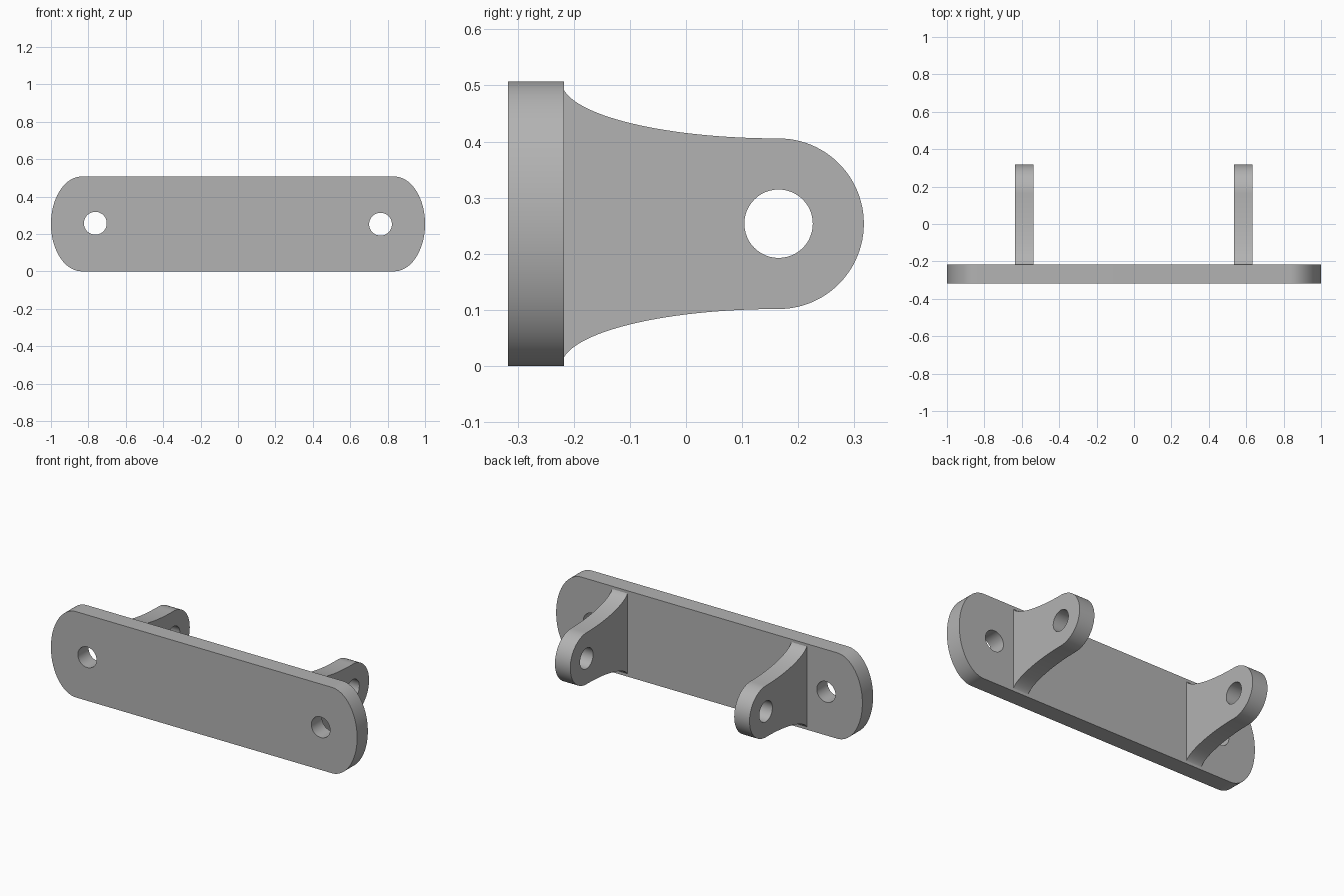
import bpy, bmesh
from math import cos, sin, radians
from mathutils import Vector

cube = bpy.data.objects.get("Cube")
if cube:
    bpy.data.objects.remove(cube, do_unlink=True)

grey = bpy.data.materials.new("plain grey")
grey.use_nodes = True
grey.diffuse_color = (0.45, 0.45, 0.45, 1)
grey.node_tree.nodes["Principled BSDF"].inputs["Base Color"].default_value = grey.diffuse_color

MID = 0.2535         # mid height, also half the plate height
BACK = -0.217        # rear face of the plate
THICK = 0.1
HOLE = 0.061


def arc(cu, cv, ru, rv, start, end, steps=32):
    """Points on an elliptical arc, angles in degrees."""
    angles = [radians(start + (end - start) * i / steps) for i in range(steps + 1)]
    return [(cu + ru * cos(a), cv + rv * sin(a)) for a in angles]


def extruded(name, loops, to_3d, direction):
    """Fill an outline with holes and give it thickness."""
    bm = bmesh.new()
    for loop in loops:
        verts = [bm.verts.new(to_3d(u, v)) for u, v in loop]
        for a, b in zip(verts, verts[1:] + verts[:1]):
            bm.edges.new((a, b))
    bmesh.ops.triangle_fill(bm, edges=bm.edges[:], use_beauty=True)
    result = bmesh.ops.extrude_face_region(bm, geom=bm.faces[:])
    moved = [g for g in result["geom"] if isinstance(g, bmesh.types.BMVert)]
    bmesh.ops.translate(bm, verts=moved, vec=Vector(direction) * THICK)
    bmesh.ops.recalc_face_normals(bm, faces=bm.faces[:])
    mesh = bpy.data.meshes.new(name)
    bm.to_mesh(mesh)
    bm.free()
    mesh.materials.append(grey)
    obj = bpy.data.objects.new(name, mesh)
    bpy.context.collection.objects.link(obj)
    bpy.ops.object.select_all(action='DESELECT')
    obj.select_set(True)
    bpy.context.view_layer.objects.active = obj
    bpy.ops.object.shade_smooth_by_angle(angle=radians(25))
    return obj


def hole(u, v):
    return arc(u, v, HOLE, HOLE, 0, 360, 48)[:-1]


# Mounting plate with elliptical ends and two screw holes
end = 0.165
plate = (arc(1 - end, MID, end, MID, -90, 90, 48)
         + arc(end - 1, MID, end, MID, 90, 270, 48))
extruded("mounting_plate", [plate, hole(-0.763, 0.257), hole(0.762, 0.252)],
         lambda u, v: (u, BACK, v), (0, -1, 0))

# Pivot lugs: round tip flowing into a flared root that sinks into the plate
tip, radius, sweep = 0.165, 0.152, 0.387
flare = 2 * MID - (MID + radius)
lug = (arc(tip, MID, radius, radius, -90, 90, 48)
       + arc(tip, 2 * MID, sweep, flare, 270, 184)[1:]
       + arc(tip, 0, sweep, flare, 176, 90)[:-1])
for name, x in (("left_lug", 0.534), ("right_lug", -0.637)):
    extruded(name, [lug, hole(tip, MID)], lambda u, v: (x, u, v), (1, 0, 0))
